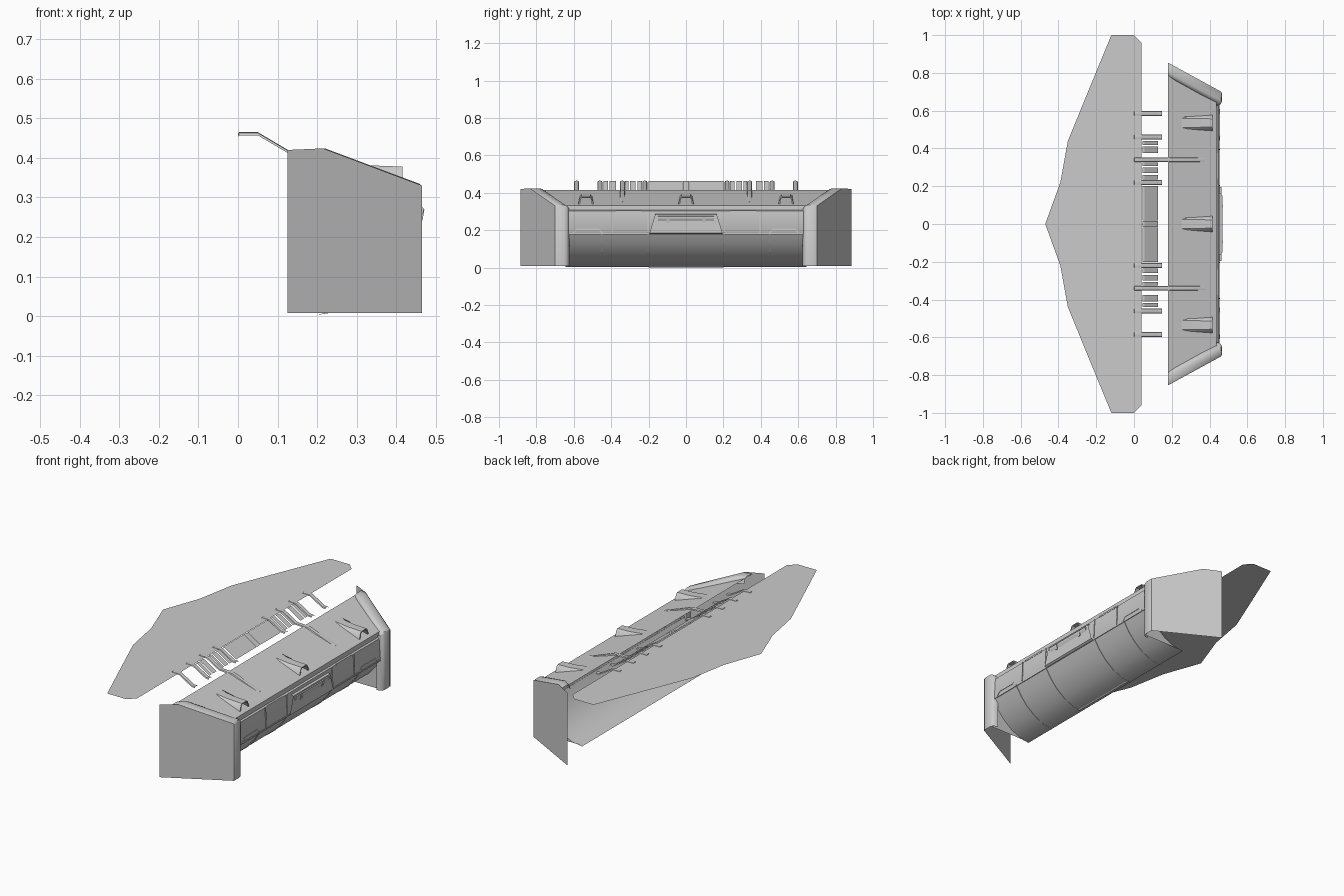
import bpy, bmesh
from mathutils import Vector

cube = bpy.data.objects.get("Cube")
if cube:
    bpy.data.objects.remove(cube)

grey = bpy.data.materials.new("plain_grey")
grey.use_nodes = True
grey.diffuse_color = (0.6, 0.6, 0.6, 1)
grey.node_tree.nodes["Principled BSDF"].inputs["Base Color"].default_value = (0.6, 0.6, 0.6, 1)


def finish(bm, name, smooth=False):
    """Turn a bmesh into a named grey object."""
    bmesh.ops.remove_doubles(bm, verts=bm.verts, dist=1e-5)
    bmesh.ops.recalc_face_normals(bm, faces=bm.faces)
    mesh = bpy.data.meshes.new(name)
    bm.to_mesh(mesh)
    bm.free()
    mesh.materials.append(grey)
    ob = bpy.data.objects.new(name, mesh)
    bpy.context.scene.collection.objects.link(ob)
    if smooth:
        bpy.ops.object.select_all(action='DESELECT')
        ob.select_set(True)
        bpy.context.view_layer.objects.active = ob
        bpy.ops.object.shade_smooth_by_angle(angle=0.6)
    return ob


def loft(name, rows, smooth=True, cap=False):
    """Skin neighbouring rows of points."""
    bm = bmesh.new()
    grid = [[bm.verts.new(p) for p in row] for row in rows]
    for a, b in zip(grid, grid[1:]):
        for i in range(len(a) - 1):
            bm.faces.new((a[i], a[i + 1], b[i + 1], b[i]))
    if cap:
        bm.faces.new(grid[0])
        bm.faces.new(grid[-1])
    return finish(bm, name, smooth)


def sheet(name, points):
    bm = bmesh.new()
    bm.faces.new([bm.verts.new(p) for p in points])
    return finish(bm, name)


def extrude_y(name, profile, y0, y1, smooth=True, cap=False):
    return loft(name, [[(x, y, z) for x, z in profile] for y in (y0, y1)], smooth, cap)


def on_path(path, y, lift):
    return [(x + lift, y, z + lift * 0.4) for x, z in path]


def groove(name, points, width=0.007):
    """Thin raised line running over the front surface."""
    bm = bmesh.new()
    for a, b in zip(points, points[1:]):
        a, b = Vector(a), Vector(b)
        side = (b - a).cross(Vector((1, 0, 0)))
        if side.length < 1e-6:
            continue
        side = side.normalized() * width / 2
        top = Vector((0.004, 0, 0))
        lo = [bm.verts.new(p) for p in (a - side, a + side, b + side, b - side)]
        hi = [bm.verts.new(v.co + top) for v in lo]
        bm.faces.new(hi)
        for i in range(4):
            j = (i + 1) % 4
            bm.faces.new((lo[i], lo[j], hi[j], hi[i]))
    return finish(bm, name)


def outer_y(x):
    return 0.70 + (0.465 - x) * 0.54


# Flat rear panel
half = [(-0.47, 0), (-0.39, 0.22), (-0.35, 0.44), (-0.26, 0.66), (-0.12, 1), (0, 1), (0.04, 0.96)]
outline = half + [(x, -y) for x, y in reversed(half[1:])]
sheet("rear_panel", [(x, y, 0.461) for x, y in outline])

# Sloping hood between the cheeks
sheet("hood", [(0.18, -0.85, 0.415), (0.435, -0.70, 0.333), (0.435, 0.70, 0.333), (0.18, 0.85, 0.415)])

# Front face and curved underside
lower = [(0.446, 0.18), (0.437, 0.165), (0.415, 0.13), (0.375, 0.083),
         (0.32, 0.04), (0.26, 0.013), (0.2, 0.004)]
face = [(0.425, 0.337), (0.436, 0.333), (0.437, 0.307), (0.446, 0.302), (0.452, 0.19)]
extrude_y("front_shell", face + lower, -0.645, 0.645)
extrude_y("bottom_lip", [(0.2, 0.004), (0.205, 0), (0.218, 0.001), (0.222, 0.005)], -0.2, 0.2)

for s in (-1, 1):
    side = "left" if s > 0 else "right"
    # Outer cheek sheet
    cheek = [(0.125, 0.008), (0.465, 0.008), (0.465, 0.33), (0.215, 0.424), (0.125, 0.42)]
    sheet(side + "_cheek", [(x, s * outer_y(x), z) for x, z in cheek])
    # Rounded front and top band of the cheek
    stations = [(0.465, 0.008, -1, 0), (0.465, 0.325, -1, -0.3), (0.46, 0.334, -0.7, -0.8),
                (0.22, 0.424, 0, -1), (0.18, 0.42, 0, -1)]
    section = [(0, 0.004), (0.008, 0), (0.05, 0), (0.064, 0.005), (0.072, 0.014), (0.076, 0.035)]
    loft(side + "_cheek_band", [[(x + nx * d, s * (outer_y(x) - w), z + nz * d) for w, d in section]
                                for x, z, nx, nz in stations])
    # Flat inner cheek under the curved front
    sheet(side + "_inner_cheek", [(x, s * 0.642, z) for x, z in lower + [(0.22, 0.008), (0.455, 0.008), (0.46, 0.18)]])

# Hood scoops, open at the front
for y, name in ((-0.535, "right"), (0, "middle"), (0.535, "left")):
    rows = []
    for x, z, top, bottom in ((0.25, 0.392, 0.028, 0.032), (0.335, 0.381, 0.027, 0.036), (0.415, 0.378, 0.026, 0.042)):
        base = 0.415 - (x - 0.18) * 0.322
        rows.append([(x, y - bottom, base), (x, y - top - 0.004, z - 0.006), (x, y - top + 0.004, z),
                     (x, y + top - 0.004, z), (x, y + top + 0.004, z - 0.006), (x, y + bottom, base)])
    inner = [(0.415, y + (py - y) * 0.85, pz - 0.005) for _, py, pz in rows[-1]]
    loft(name + "_scoop", rows + [inner, [(x - 0.12, py, pz) for x, py, pz in inner]])

# Clip rods and short tabs joining the panel to the hood
clip = [(0, 0.458), (0.002, 0.463), (0.05, 0.463), (0.128, 0.417), (0.148, 0.416)]
long_clip = clip + [(0.21, 0.413), (0.375, 0.352), (0.385, 0.337)]
for s in (-1, 1):
    for y, path in ((0.585, clip), (0.46, clip), (0.22, clip), (0.34, long_clip)):
        rows = [[(x, s * y + dy, z + dz) for x, z in path]
                for dy, dz in ((-0.013, -0.006), (-0.01, 0), (0, 0.002), (0.01, 0), (0.013, -0.006))]
        loft("clip_rod", rows)
    for y0, y1 in ((0.235, 0.26), (0.27, 0.3), (0.308, 0.326), (0.375, 0.41), (0.418, 0.44)):
        extrude_y("clip_tab", [(0.045, 0.462), (0.055, 0.461), (0.128, 0.415)], s * y0, s * y1, False)
for y0, y1 in ((-0.2, -0.018), (-0.015, 0.015), (0.018, 0.2)):
    extrude_y("centre_tab", [(0.045, 0.462), (0.055, 0.461), (0.128, 0.415)], y0, y1, False)

# Central mounting plate with a raised top rail
plate = [[(x, w, z) for w in (-h, h)] for x, z, h in
         ((0.45, 0.287, 0.165), (0.462, 0.283, 0.165), (0.462, 0.185, 0.195), (0.45, 0.178, 0.195))]
loft("mounting_plate", plate, False)
extrude_y("plate_rail", [(0.45, 0.278), (0.468, 0.274), (0.468, 0.262), (0.458, 0.24)], -0.15, 0.15, False, True)
for y in (-0.095, 0.095):
    extrude_y("plate_peg", [(0.46, 0.27), (0.471, 0.27), (0.466, 0.242), (0.46, 0.242)], y - 0.008, y + 0.008, False, True)

# Seams, slots and corner outlines on the front
seam_path = face[3:] + lower
for s in (-1, 1):
    groove("centre_seam", [(x, s * 0.203, z) for x, z in seam_path], 0.006)
    groove("outer_seam", [(x, s * 0.45, z) for x, z in lower], 0.005)
    groove("upper_seam", [(0.447, s * 0.395, 0.3), (0.452, s * 0.395, 0.185)], 0.005)
    groove("corner_outline", [(0.45, s * y, z) for y, z in
                              ((0.445, 0.182), (0.465, 0.205), (0.585, 0.205), (0.605, 0.182))])
    groove("upper_slot", [(0.444, s * 0.24, 0.302), (0.444, s * 0.375, 0.302)], 0.009)
groove("waist_line", [(0.448, -0.64, 0.181), (0.448, 0.64, 0.181)], 0.008)
